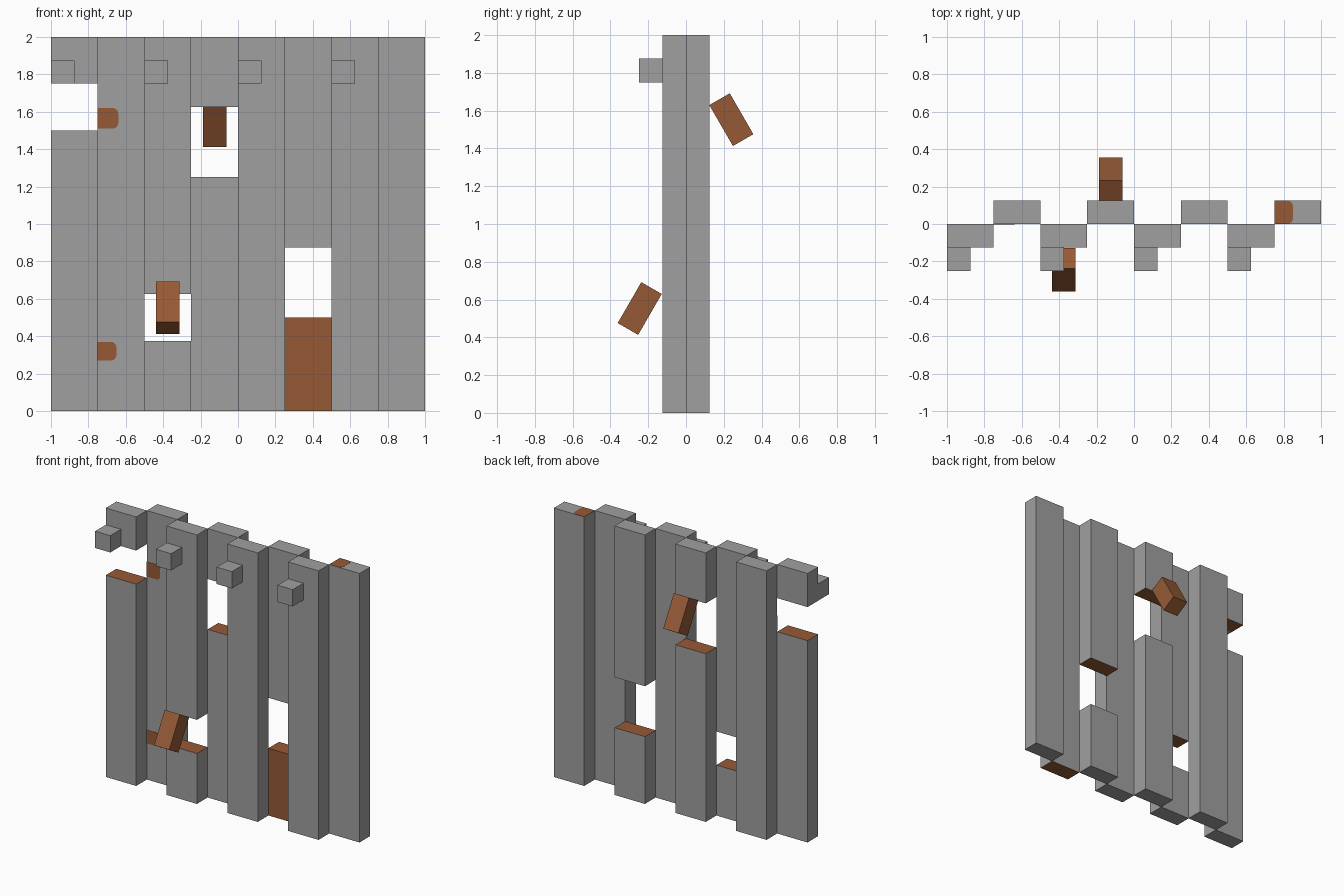
import bpy, bmesh, math

if "Cube" in bpy.data.objects:
    bpy.data.objects.remove(bpy.data.objects["Cube"], do_unlink=True)


def make_material(name, rgb):
    m = bpy.data.materials.new(name)
    m.use_nodes = True
    m.diffuse_color = (*rgb, 1)
    m.node_tree.nodes["Principled BSDF"].inputs["Base Color"].default_value = (*rgb, 1)
    return m


GREY = make_material("weathered grey", (0.35, 0.35, 0.35))
BROWN = make_material("rust brown", (0.305, 0.102, 0.037))
W, T = 0.25, 0.125  # plank width and thickness


def box(name, centre, size, materials, tilt=0, brown_sides=()):
    """Box with the faces looking along any of brown_sides in the second material."""
    bm = bmesh.new()
    bmesh.ops.create_cube(bm, size=1)
    bmesh.ops.scale(bm, vec=size, verts=bm.verts)
    bm.normal_update()
    for f in bm.faces:
        for axis, sign in brown_sides:
            if f.normal[axis] * sign > 0.9:
                f.material_index = 1
    return finish(name, bm, materials, centre, (math.radians(tilt), 0, 0))


def finish(name, bm, materials, location, rotation):
    mesh = bpy.data.meshes.new(name)
    bm.to_mesh(mesh)
    bm.free()
    for m in materials:
        mesh.materials.append(m)
    ob = bpy.data.objects.new(name, mesh)
    ob.location, ob.rotation_euler = location, rotation
    bpy.context.collection.objects.link(ob)
    return ob


def patch(name, location, width, height, rotation, thick=0.003):
    """Thin painted plate, square at its left edge and rounded at its right."""
    r = 0.03
    outline = [(0, height / 2), (0, -height / 2)]
    for side, start in ((-1, -90), (1, 0)):
        for step in range(5):
            a = math.radians(start + step * 22.5)
            outline.append((width - r + r * math.cos(a),
                            side * (height / 2 - r) + r * math.sin(a)))
    bm = bmesh.new()
    face = bm.faces.new([bm.verts.new((x, y, 0)) for x, y in outline])
    out = bmesh.ops.extrude_face_region(bm, geom=[face])
    verts = [v for v in out["geom"] if isinstance(v, bmesh.types.BMVert)]
    bmesh.ops.translate(bm, vec=(0, 0, thick), verts=verts)
    bmesh.ops.recalc_face_normals(bm, faces=bm.faces)
    return finish(name, bm, [BROWN], location, rotation)


# Planks alternate front and back; broken ones have a gap with brown ends
gaps = {0: (1.5, 1.75), 2: (0.375, 0.625), 3: (1.25, 1.625), 5: (0.5, 0.875)}
UP, DOWN, FRONT = (2, 1), (2, -1), (1, -1)
for i in range(8):
    x = -1 + W * (i + 0.5)
    y = T / 2 if i % 2 else -T / 2
    if i in gaps:
        low, high = gaps[i]
        sides = [UP, FRONT] if i == 5 else [UP]
        parts = [("lower", 0, low, sides), ("upper", high, 2, [DOWN])]
    else:
        parts = [("full", 0, 2, [DOWN] if i == 6 else [])]
    for part, z0, z1, sides in parts:
        box(f"plank_{i + 1}_{part}", (x, y, (z0 + z1) / 2), (W, T, z1 - z0),
            [GREY, BROWN], brown_sides=sides)

# Pegs on the front planks
for i in range(4):
    box(f"peg_{i + 1}", (-1 + T / 2 + i * 0.5, -T * 1.5, 1.8125), (T, T, T), [GREY])

# Tilted splinters of wood
box("front_splinter", (-0.375, -0.245, 0.5525), (T, T, W), [BROWN], tilt=-30)
box("back_splinter", (-0.125, 0.24, 1.5525), (T, T, W), [BROWN], tilt=30)

# Rust patches
upright = (math.pi / 2, 0, 0)
patch("upper_rust_patch", (-0.75, 0.001, 1.565), 0.11, 0.11, upright)
patch("lower_rust_patch", (-0.75, 0.001, 0.32), 0.10, 0.10, upright)
patch("top_rust_patch", (0.75, T / 2, 1.998), 0.10, T, (0, 0, 0))
